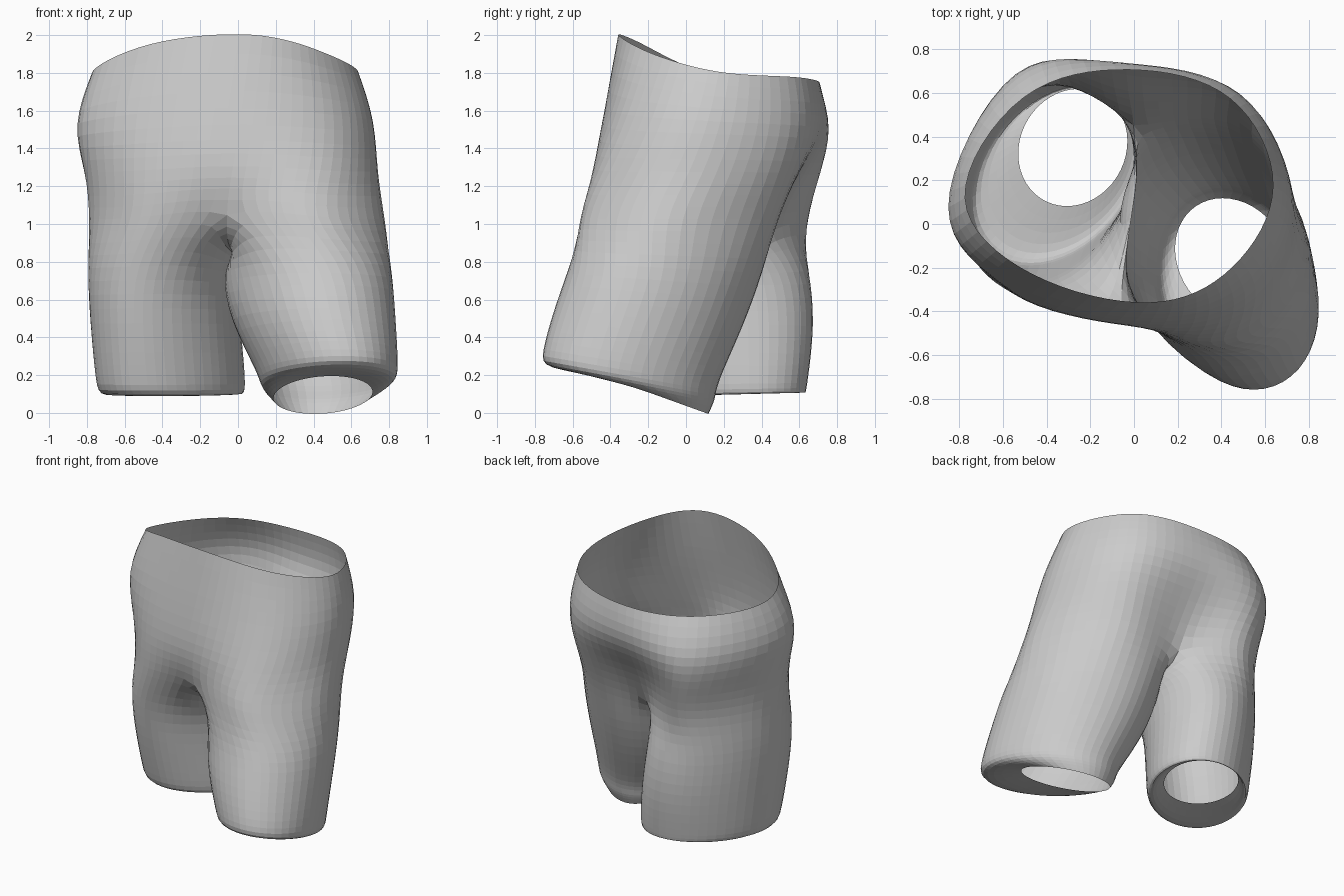
import bpy, bmesh
from math import sin, cos, radians
from mathutils import Vector

if "Cube" in bpy.data.objects:
    bpy.data.objects.remove(bpy.data.objects["Cube"])

bm = bmesh.new()


def trunk_ring(keys):
    """Closed ring: 8 key points (from front centre round by +x), doubled to 16 by a cubic."""
    mid = Vector((-0.05, 0.15, 0))
    p = [Vector(k) for k in keys]
    out = []
    for i in range(8):
        a, b = p[i], p[(i + 1) % 8]
        out += [a, (9 * (a + b) - p[i - 1] - p[(i + 2) % 8]) / 16]
    return [bm.verts.new(((v.x - mid.x) * 1.025 + mid.x,
                          (v.y - mid.y) * 1.025 + mid.y, v.z)) for v in out]


def leg_ring(start, shear, cx, cy, rx, ry, z_front, z_back):
    """Tilted, sheared ellipse with 12 points, enlarged to offset subdivision shrink."""
    ring = []
    for i in range(12):
        a = radians(start + 30 * i)
        z = z_front + (z_back - z_front) * (sin(a) + 1) / 2
        x, y = rx * 1.04 * cos(a), ry * 1.04 * sin(a)
        ring.append(bm.verts.new((cx + x + shear * y, cy + y, z)))
    return ring


def loft(rings):
    for a, b in zip(rings, rings[1:]):
        n = len(a)
        for i in range(n):
            j = (i + 1) % n
            bm.faces.new((a[i], b[i], b[j], a[j]))


# Waist, hip, seat and crotch-level rings
waist = [(.08, -.36, 2.01), (.44, -.20, 1.91), (.64, .17, 1.80), (.44, .58, 1.78),
         (-.02, .70, 1.75), (-.5, .59, 1.76), (-.79, .11, 1.79), (-.46, -.23, 1.96)]
hip = [(.02, -.43, 1.6), (.52, -.31, 1.57), (.73, .12, 1.55), (.49, .63, 1.52),
       (-.04, .75, 1.5), (-.56, .73, 1.5), (-.90, .03, 1.52), (-.54, -.29, 1.57)]
seat = [(-.03, -.47, 1.29), (.50, -.45, 1.27), (.74, .02, 1.27), (.5, .56, 1.27),
        (-.04, .57, 1.27), (-.48, .73, 1.27), (-.82, .1, 1.27), (-.55, -.32, 1.27)]
fork = [(-.065, -.40, 1.10), (.42, -.58, 1.03), (.80, -.12, 1.03), (.46, .48, 1.03),
        (.0, .42, .98), (-.40, .67, 1.03), (-.80, .15, 1.03), (-.54, -.34, 1.03)]
trunk = [trunk_ring(k) for k in (waist, hip, seat, fork)]
loft(trunk)

# Crotch seam joins front to back and divides the fork ring into two legs
c1, c2, c3 = [bm.verts.new(p) for p in
              ((-.06, -.30, .95), (.01, .03, .86), (.06, .25, .87))]
f = trunk[-1]

# Leg on +x steps forward; the last rings turn the hem inward
loft([f[0:9] + [c3, c2, c1]] + [leg_ring(240, -.16, *r) for r in (
    (.36, -.10, .45, .51, .80, .74),
    (.395, -.20, .435, .50, .56, .44),
    (.48, -.305, .365, .465, .31, .14),
    (.48, -.30, .355, .46, .24, .07),
    (.45, -.16, .26, .28, .20, -.01))])

# Leg on -x stays further back
loft([f[8:16] + [f[0], c1, c2, c3]] + [leg_ring(60, *r) for r in (
    (.20, -.405, .175, .385, .485, .78, .76),
    (.26, -.385, .21, .38, .475, .48, .46),
    (.30, -.355, .225, .38, .42, .15, .16),
    (.30, -.35, .23, .365, .405, .07, .09),
    (.10, -.28, .35, .25, .27, .11, .13))])

bmesh.ops.recalc_face_normals(bm, faces=bm.faces)
mesh = bpy.data.meshes.new("shorts")
bm.to_mesh(mesh)
bm.free()
shorts = bpy.data.objects.new("shorts", mesh)
bpy.context.collection.objects.link(shorts)

# Soft cloth shape with small flat facets
sub = shorts.modifiers.new("soften", 'SUBSURF')
sub.levels = sub.render_levels = 2
